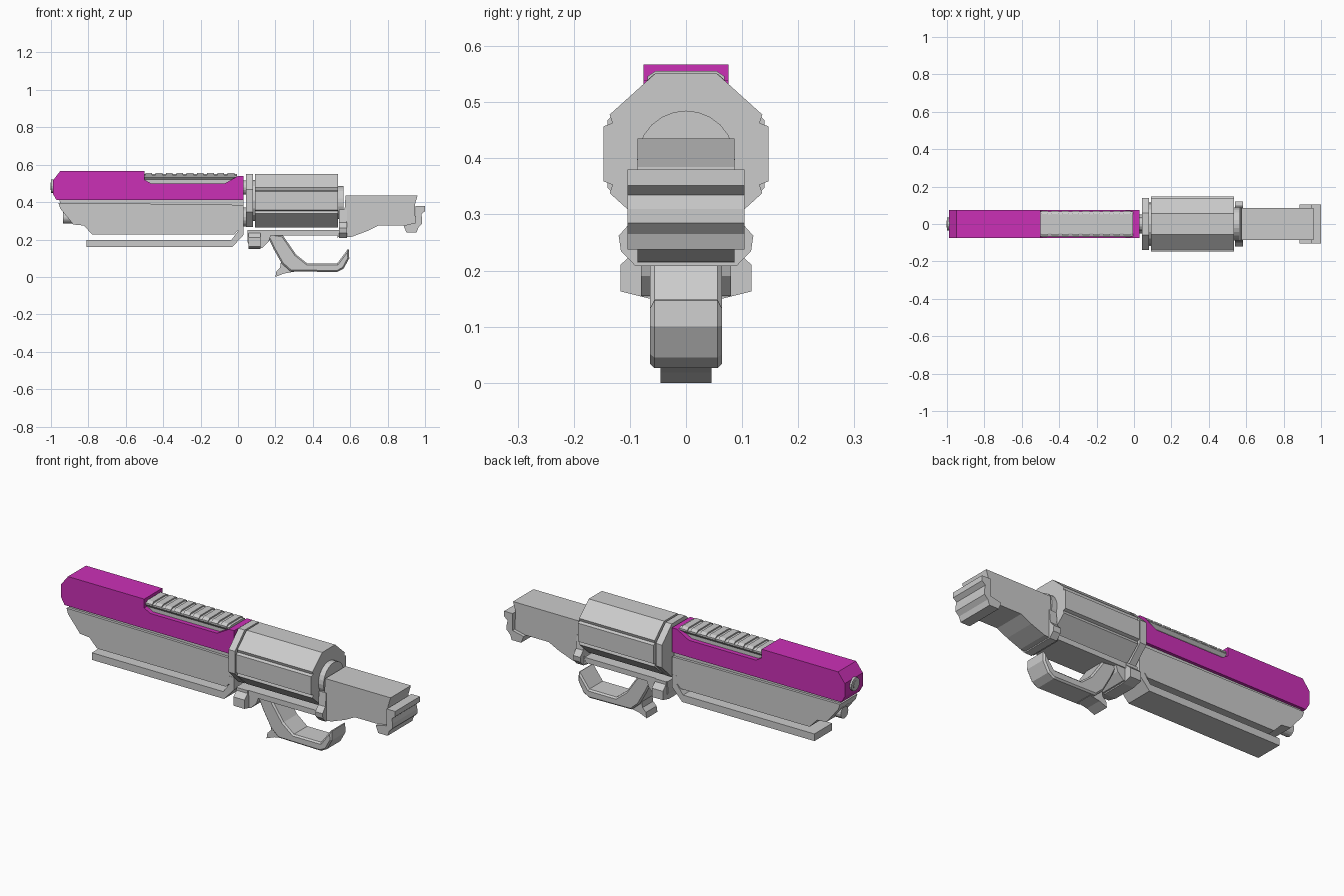
import bpy, bmesh, math
from mathutils import Vector

if "Cube" in bpy.data.objects:
    bpy.data.objects.remove(bpy.data.objects["Cube"])

def prism(name, pts, axis, a, b, mat=None, bevel=0):
    """Extrude a closed profile. axis 'y': pts are (x, z); axis 'x': pts are (y, z)."""
    bm = bmesh.new()
    mk = (lambda p, t: (p[0], t, p[1])) if axis == 'y' else (lambda p, t: (t, p[0], p[1]))
    face = bm.faces.new([bm.verts.new(mk(p, a)) for p in pts])
    ext = bmesh.ops.extrude_face_region(bm, geom=[face])
    vec = Vector((0, b - a, 0)) if axis == 'y' else Vector((b - a, 0, 0))
    bmesh.ops.translate(bm, vec=vec, verts=[v for v in ext['geom'] if isinstance(v, bmesh.types.BMVert)])
    bmesh.ops.recalc_face_normals(bm, faces=bm.faces)
    me = bpy.data.meshes.new(name)
    bm.to_mesh(me)
    bm.free()
    ob = bpy.data.objects.new(name, me)
    bpy.context.collection.objects.link(ob)
    if mat:
        me.materials.append(mat)
    if bevel:
        m = ob.modifiers.new("edge", 'BEVEL')
        m.width, m.segments = bevel, 1
        m.limit_method, m.angle_limit = 'ANGLE', math.radians(60)
    return ob

def side(name, pts, half, mat=None, bevel=0):
    return prism(name, pts, 'y', -half, half, mat, bevel)

def sym(right):
    """Mirror the right half of a (y, z) outline."""
    return right + [(-y, z) for y, z in reversed(right)]

def rod(name, x0, x1, z, r, n=16):
    ring = [(r * math.cos(2 * math.pi * i / n), z + r * math.sin(2 * math.pi * i / n)) for i in range(n)]
    return prism(name, ring, 'x', x0, x1)

pink = bpy.data.materials.new("pink")
pink.diffuse_color = (0.60, 0.03, 0.47, 1)
pink.use_nodes = True
pink.node_tree.nodes["Principled BSDF"].inputs["Base Color"].default_value = pink.diffuse_color

# Coloured barrel shroud with a notch for the rail
side("barrel_shroud", [(-.99, .515), (-.95, .567), (-.5, .567), (-.5, .52), (-.465, .5),
     (-.07, .5), (0, .54), (.03, .54), (.03, .41), (-.97, .41), (-.99, .445)], .076, pink)

# Ribbed rail set into the shroud
prism("rail", sym([(.052, .49), (.052, .52), (.066, .535), (.066, .543), (.05, .549)]), 'x', -.5, -.005)
for i in range(9):
    x = -.495 + i * .055
    prism("rail_rib", sym([(.069, .538), (.069, .546), (.054, .556)]), 'x', x, x + .036)

# Muzzles and the necks joining the barrel to the drum
rod("muzzle", -1.0, -.9, .485, .035)
rod("muzzle_bore", -1.003, -.95, .485, .02)
rod("lower_tube", -.935, -.8, .318, .032)
rod("barrel_neck", 0, .06, .478, .037)
rod("lower_neck", 0, .06, .32, .05)

# Fore-end body with a narrow upper waist
side("fore_end_waist", [(-.955, .412), (.03, .412), (.03, .37), (-.945, .37)], .06)
side("fore_end", [(-.96, .395), (-.95, .365), (-.88, .28), (-.825, .275), (-.78, .228),
     (-.02, .228), (.03, .28), (.03, .385), (-.3, .39)], .074)

# Bottom rail, joined to the fore-end at its rear
side("bottom_rail", [(-.81, .16), (-.03, .16), (.03, .225), (.03, .29), (0, .29),
     (0, .245), (-.035, .198), (-.81, .198)], .075)

# Octagonal fluted drum and its end plates
cz = .408
quarter = [(.055, .143), (.136, .07), (.131, .055), (.147, .049)]
prism("drum", sym([(y, cz + z) for y, z in quarter] +
                  [(y, cz - z) for y, z in reversed(quarter)]), 'x', .09, .535)
plate = [(.058, .142), (.14, .06)]
prism("drum_front_plate", sym([(y, cz + z) for y, z in plate] +
                              [(y, cz - z) for y, z in reversed(plate)]), 'x', .043, .08)
rod("drum_axle", .07, .1, cz, .11)
rod("drum_rear_disc", .52, .565, .398, .087, 24)

# Frame bar below the drum, front mount and flared rear frame
side("frame_bar", [(.05, .25), (.56, .25), (.56, .222), (.05, .222)], .085)
prism("front_mount_cheeks", sym([(.09, .25), (.09, .235), (.117, .21), (.117, .163), (.065, .15)]),
      'x', .055, .12)
side("front_mount", [(.05, .25), (.18, .235), (.165, .19), (.13, .155), (.06, .165), (.05, .19)], .08)
prism("rear_frame_flare", sym([(.088, .36), (.095, .29), (.12, .262), (.116, .235), (.09, .208)]),
      'x', .54, .582)

# Stock with undercut rear
side("stock", [(.575, .435), (.96, .435), (.945, .385), (.95, .275), (.75, .275), (.69, .245),
     (.61, .215), (.53, .212), (.55, .3), (.57, .36)], .086)

# Stepped butt plate and its flared neck
side("butt_plate", [(.95, .38), (1, .38), (1, .352), (.98, .335), (.985, .31), (.985, .285),
     (.965, .265), (.955, .238), (.9, .238), (.885, .275), (.95, .29)], .104)

# Lever loop and front hook
side("lever_loop", [(.15, .235), (.24, .222), (.31, .12), (.37, .072), (.53, .072), (.592, .155),
     (.595, .1), (.565, .045), (.53, .026), (.28, .03), (.235, .07), (.19, .15)], .064, bevel=.008)
side("lever_hook", [(.23, .085), (.34, .07), (.3, .028), (.245, .018), (.2, 0), (.205, .03), (.225, .05)], .045)
